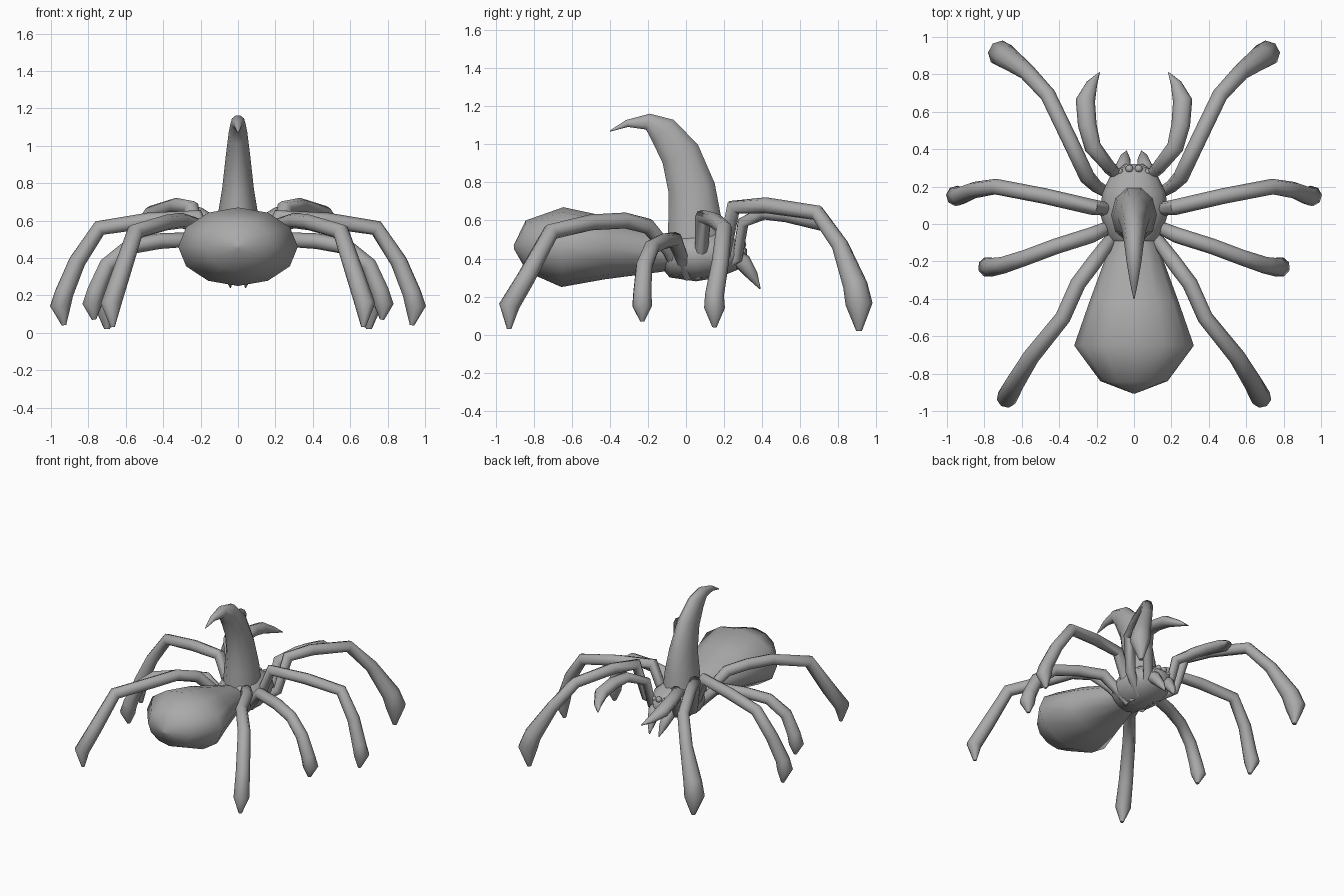
import bpy, bmesh, math
from mathutils import Vector

cube = bpy.data.objects.get("Cube")
if cube:
    bpy.data.objects.remove(cube, do_unlink=True)

grey = bpy.data.materials.new("plain grey")
grey.use_nodes = True
COLOUR = (0.4, 0.4, 0.4, 1)
grey.diffuse_color = COLOUR
grey.node_tree.nodes["Principled BSDF"].inputs["Base Color"].default_value = COLOUR


def finish(name, bm):
    """Turn a bmesh into a smooth shaded object."""
    bmesh.ops.recalc_face_normals(bm, faces=bm.faces)
    mesh = bpy.data.meshes.new(name)
    bm.to_mesh(mesh)
    bm.free()
    mesh.materials.append(grey)
    obj = bpy.data.objects.new(name, mesh)
    bpy.context.collection.objects.link(obj)
    bpy.ops.object.select_all(action='DESELECT')
    obj.select_set(True)
    bpy.context.view_layer.objects.active = obj
    bpy.ops.object.shade_smooth_by_angle(angle=math.radians(60))
    return obj


def loft(name, path, radii, across, sides, flip=1):
    """Sweep an elliptical section along a path; radii are (across, other)."""
    pts = [Vector((x * flip, y, z)) for x, y, z in path]
    across = Vector((across[0] * flip, across[1], across[2]))
    bm = bmesh.new()
    rings = []
    for i, (p, (ra, rb)) in enumerate(zip(pts, radii)):
        before = pts[i] - pts[i - 1] if i else pts[1] - pts[0]
        after = pts[i + 1] - pts[i] if i + 1 < len(pts) else before
        tangent = (before.normalized() + after.normalized()).normalized()
        u = (across - tangent * across.dot(tangent)).normalized()
        v = tangent.cross(u)
        rings.append([bm.verts.new(p + u * ra * math.cos(a) + v * rb * math.sin(a))
                      for a in (math.tau * k / sides for k in range(sides))])
    for low, high in zip(rings, rings[1:]):
        for k in range(sides):
            n = (k + 1) % sides
            bm.faces.new((low[k], low[n], high[n], high[k]))
    bm.faces.new(rings[0])
    bm.faces.new(rings[-1])
    return finish(name, bm)


def body_part(name, profile, sides):
    """Loft along y from (y, bottom, top, half width) stations."""
    return loft(name, [(0, y, (lo + hi) / 2) for y, lo, hi, w in profile],
                [(w, (hi - lo) / 2) for y, lo, hi, w in profile], (1, 0, 0), sides)


# Abdomen and front body
body_part("abdomen", [(-.905, .45, .47, .01), (-.84, .33, .6, .18), (-.65, .25, .67, .32),
                      (-.42, .29, .62, .24), (-.12, .33, .52, .13), (.02, .36, .48, .08)], 12)
body_part("front_body", [(-.13, .36, .48, .08), (-.08, .3, .53, .14), (.05, .28, .55, .18),
                         (.17, .3, .54, .17), (.27, .34, .5, .12), (.32, .39, .45, .05)], 12)

# Tall horn that curls backwards
loft("horn", [(0, .05, .47), (0, .045, .62), (0, .03, .77), (0, -.03, .95),
              (0, -.12, 1.07), (0, -.2, 1.12), (0, -.31, 1.11), (0, -.4, 1.07)],
     [(.125, .155), (.11, .145), (.085, .13), (.065, .11), (.05, .085),
      (.04, .045), (.022, .02), (.003, .003)], (1, 0, 0), 10)

# Legs: hip under the body, raised knee, swollen pointed foot
LEGS = {
    "first_leg": [(.06, .12, .32), (.2, .2, .42), (.25, .25, .67), (.33, .42, .68),
                  (.46, .69, .64), (.57, .81, .47), (.68, .89, .26), (.71, .91, .16), (.7, .91, .02)],
    "second_leg": [(.06, .06, .3), (.14, .08, .42), (.22, .09, .62), (.48, .15, .6),
                   (.74, .2, .56), (.86, .18, .38), (.93, .15, .21), (.95, .15, .14), (.93, .15, .04)],
    "third_leg": [(.06, .01, .3), (.14, -.02, .4), (.23, -.06, .5), (.42, -.12, .49),
                  (.58, -.18, .46), (.7, -.22, .36), (.76, -.23, .22), (.78, -.23, .15), (.77, -.23, .07)],
    "fourth_leg": [(.05, -.04, .32), (.13, -.09, .44), (.21, -.2, .57), (.3, -.32, .6),
                   (.38, -.5, .59), (.55, -.71, .54), (.63, -.84, .3), (.68, -.93, .15), (.67, -.93, .03)],
}
THICK = [.025, .035, .042, .042, .042, .045, .05, .055, .012]

for side, flip in (("left", 1), ("right", -1)):
    for name, path in LEGS.items():
        run = Vector(path[-1]) - Vector(path[0])
        swell = 1.3 if name == "first_leg" else 1
        radii = [(r * (swell if i > 5 else 1),) * 2 for i, r in enumerate(THICK)]
        loft(f"{side}_{name}", path, radii, (-run.y, run.x, 0), 8, flip)

    # Feelers ending in inward hooks
    loft(f"{side}_feeler", [(.05, .18, .34), (.1, .27, .4), (.13, .3, .59), (.22, .41, .64),
                            (.25, .53, .63), (.26, .66, .6), (.225, .75, .56), (.185, .81, .53)],
         [(r, r * .8) for r in (.025, .035, .04, .045, .05, .052, .03, .003)], (1, 0, 0), 8, flip)

    # Fangs
    loft(f"{side}_fang", [(.06, .22, .43), (.06, .3, .38), (.05, .35, .31), (.04, .39, .24)],
         [(r, r) for r in (.04, .045, .03, .003)], (1, 0, 0), 8, flip)

    # Eyes in two sizes
    for label, spot, size in (("inner_eye", (.025, .295, .475), .022),
                              ("outer_eye", (.075, .28, .465), .018),
                              ("lower_eye", (.055, .3, .435), .014)):
        bm = bmesh.new()
        bmesh.ops.create_uvsphere(bm, u_segments=8, v_segments=6, radius=size)
        bmesh.ops.translate(bm, verts=bm.verts, vec=(spot[0] * flip, spot[1], spot[2]))
        finish(f"{side}_{label}", bm)
